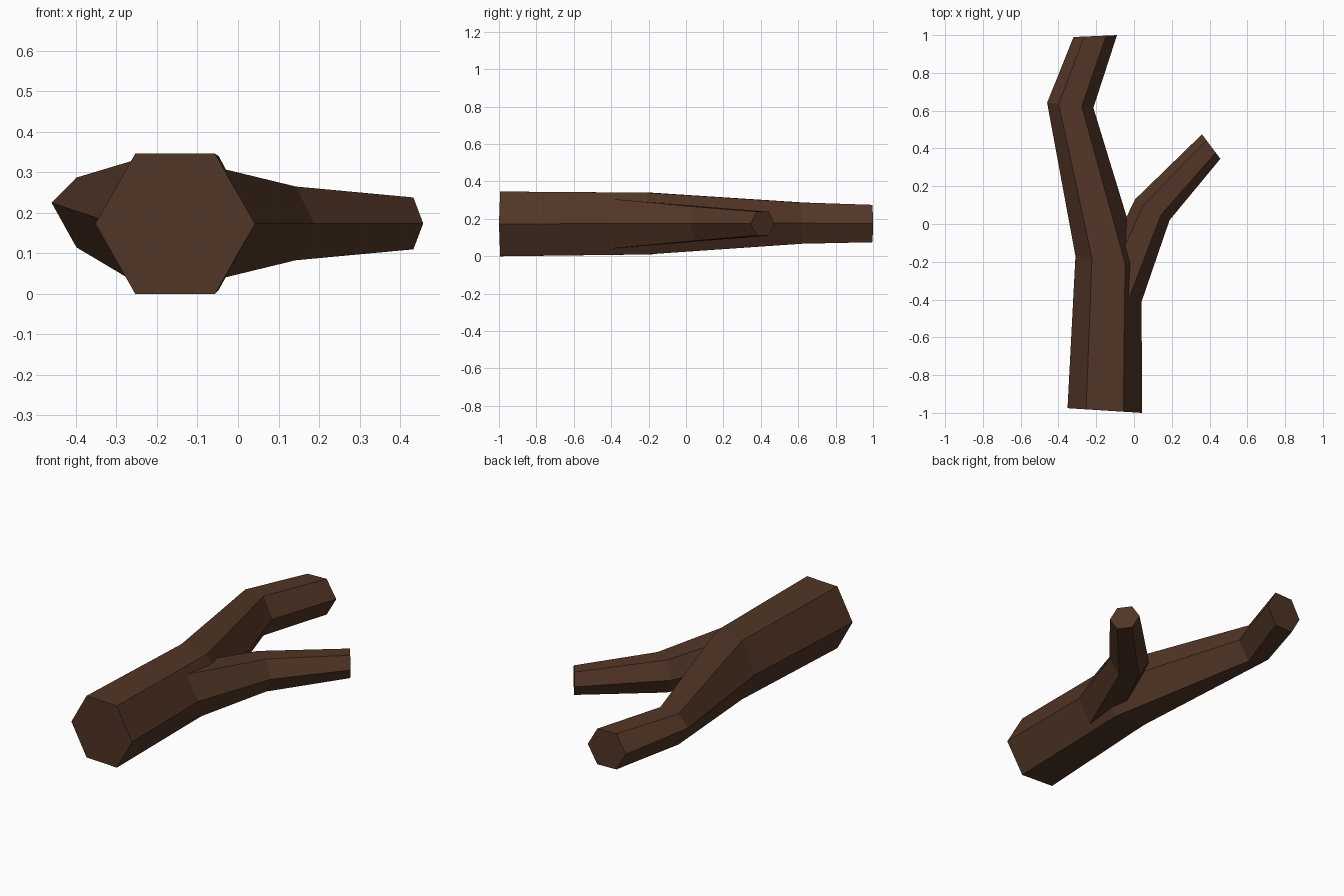
import bpy
import bmesh
from mathutils import Vector

cube = bpy.data.objects.get("Cube")
if cube:
    bpy.data.objects.remove(cube, do_unlink=True)

bark = bpy.data.materials.new("dark_brown_bark")
bark.use_nodes = True
colour = (0.082, 0.036, 0.019, 1)
bark.diffuse_color = colour
bark.node_tree.nodes["Principled BSDF"].inputs["Base Color"].default_value = colour


def hex_ring(left, right, z, h, lift=0.0):
    """Hexagon spanning left to right; lift raises its two lower left corners."""
    a, b = Vector((*left, z)), Vector((*right, z))
    up, knot = Vector((0, 0, h)), Vector((0, 0, lift))
    near, far = a.lerp(b, 0.25), a.lerp(b, 0.75)
    return [a + knot, near + up, far + up, b, far - up, near - up + knot]


def limb(name, sections):
    """Closed six-sided tube through the given sections."""
    bm = bmesh.new()
    rings = [[bm.verts.new(p) for p in hex_ring(*s)] for s in sections]
    for low, high in zip(rings, rings[1:]):
        for i in range(6):
            j = (i + 1) % 6
            bm.faces.new((low[i], low[j], high[j], high[i]))
    bm.faces.new(rings[0])
    bm.faces.new(rings[-1])
    bmesh.ops.recalc_face_normals(bm, faces=bm.faces)
    mesh = bpy.data.meshes.new(name)
    bm.to_mesh(mesh)
    bm.free()
    mesh.materials.append(bark)
    obj = bpy.data.objects.new(name, mesh)
    bpy.context.collection.objects.link(obj)
    return obj


# Main log: thick straight butt, then a crooked, tapering end
limb("main_log", [
    ((-0.352, -0.975), (0.042, -1.0), 0.173, 0.173),
    ((-0.31, -0.17), (0.04, -0.22), 0.175, 0.165),
    ((-0.46, 0.642), (-0.215, 0.615), 0.177, 0.11, 0.048),
    ((-0.32, 0.99), (-0.09, 1.0), 0.175, 0.1),
])

# Side branch: starts inside the log and bends outwards
limb("side_branch", [
    ((-0.25, -0.40), (0.037, -0.42), 0.174, 0.134),
    ((0.005, 0.13), (0.188, 0.02), 0.174, 0.091),
    ((0.36, 0.475), (0.457, 0.345), 0.174, 0.064),
])
